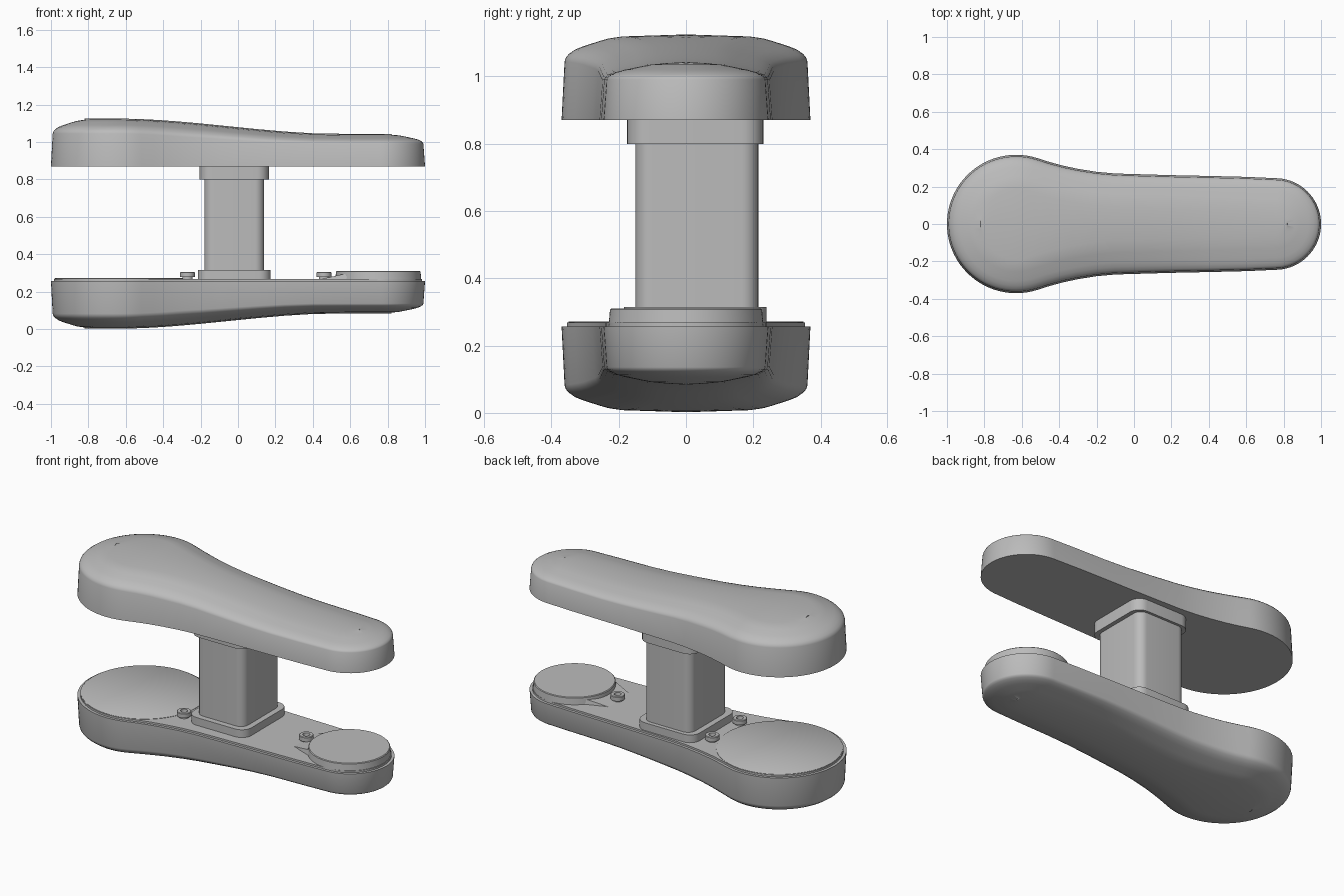
import bpy, bmesh, math
from mathutils import Vector

cube = bpy.data.objects.get("Cube")
if cube:
    bpy.data.objects.remove(cube, do_unlink=True)

grey = bpy.data.materials.new("plain grey")
grey.use_nodes = True
COLOUR = (0.5, 0.5, 0.5, 1)
grey.diffuse_color = COLOUR
grey.node_tree.nodes["Principled BSDF"].inputs["Base Color"].default_value = COLOUR


def finish(bm, name, angle=35):
    bmesh.ops.remove_doubles(bm, verts=bm.verts, dist=0.0003)
    bmesh.ops.recalc_face_normals(bm, faces=bm.faces)
    mesh = bpy.data.meshes.new(name)
    bm.to_mesh(mesh)
    bm.free()
    mesh.materials.append(grey)
    obj = bpy.data.objects.new(name, mesh)
    bpy.context.collection.objects.link(obj)
    bpy.ops.object.select_all(action='DESELECT')
    obj.select_set(True)
    bpy.context.view_layer.objects.active = obj
    bpy.ops.object.shade_smooth_by_angle(angle=math.radians(angle))
    return obj


def arc(cx, r, start, end, n):
    angles = [math.radians(start + (end - start) * i / n) for i in range(n + 1)]
    return [Vector((cx + r * math.cos(a), r * math.sin(a))) for a in angles]


# Half outline of the paddle: broad round end, waist, narrow round end
WAIST = [(-.45, .331), (-.38, .312), (-.3, .295), (-.2, .279), (-.1, .27),
         (.1, .264), (.25, .26), (.4, .257), (.6, .252)]
outline = arc(-.63, .37, 180, 72, 24) + [Vector(p) for p in WAIST] + arc(.755, .245, 89, 0, 20)
normals = []
for i, p in enumerate(outline):
    if i in (0, len(outline) - 1):
        normals.append(Vector((1 if i else -1, 0)))
    else:
        t = outline[i + 1] - outline[i - 1]
        normals.append(Vector((-t.y, t.x)).normalized())


def inset(d):
    return [p - n * d for p, n in zip(outline, normals)]


def crown(x):
    t = min(max((x + .65) / 1.2, 0), 1)
    return 1.043 + .082 * (1 - t * t * (3 - 2 * t))


def loft(name, rows):
    """Skin half rows of points and reflect them to the other side."""
    bm = bmesh.new()
    for side in (1, -1):
        grid = [[bm.verts.new((x, y * side, z)) for x, y, z in row] for row in rows]
        for a, b in zip(grid, grid[1:]):
            for i in range(len(a) - 1):
                bm.faces.new((a[i], a[i + 1], b[i + 1], b[i]))
    return finish(bm, name)


def paddle(name, flip):
    def place(x, y, z):
        return (x, y, 1.127 - z if flip else z)
    rows = [[place(p.x, 0, .87) for p in outline], [place(p.x, p.y, .87) for p in outline]]
    for d, drop in ((.009, .08), (.013, .068), (.022, .058), (.04, .045), (.065, .035),
                    (.09, .027), (.115, .019), (.14, .012), (.18, .006)):
        row = []
        for p in inset(d):
            k = 1 - .35 * min(max((p.x + .3) / .8, 0), 1)
            row.append(place(p.x, p.y, crown(p.x) - drop * k))
        rows.append(row)
    rows.append([place(p.x, 0, crown(p.x)) for p in inset(.18)])
    return loft(name, rows)


def plate(name, d, z0, z1):
    pts = inset(d)
    return loft(name, [[(p.x, p.y * k, z) for p in pts]
                       for k, z in ((0, z0), (1, z0), (1, z1), (0, z1))])


def rounded_block(name, x0, x1, y0, y1, z0, z1, r):
    bm = bmesh.new()
    pts = []
    for cx, cy, a0 in ((x1 - r, y1 - r, 0), (x0 + r, y1 - r, 90),
                       (x0 + r, y0 + r, 180), (x1 - r, y0 + r, 270)):
        for i in range(9):
            a = math.radians(a0 + i * 11.25)
            pts.append((cx + r * math.cos(a), cy + r * math.sin(a), z0))
    face = bm.faces.new([bm.verts.new(p) for p in pts])
    top = bmesh.ops.extrude_face_region(bm, geom=[face])
    bmesh.ops.translate(bm, vec=(0, 0, z1 - z0),
                        verts=[v for v in top["geom"] if isinstance(v, bmesh.types.BMVert)])
    return finish(bm, name)


def lathe(name, x, y, profile, n=64):
    """Stack rings of (radius, z), closed at both ends."""
    bm = bmesh.new()
    rings = [[bm.verts.new((x + r * math.cos(i * math.tau / n),
                            y + r * math.sin(i * math.tau / n), z)) for i in range(n)]
             for r, z in profile]
    for a, b in zip(rings, rings[1:]):
        for i in range(n):
            j = (i + 1) % n
            bm.faces.new((a[i], a[j], b[j], b[i]))
    bm.faces.new(rings[0])
    bm.faces.new(rings[-1])
    return finish(bm, name)


# Upper and lower shells
paddle("upper_shell", False)
paddle("lower_shell", True)

# Deck set into the lower shell, with the broad pad
plate("deck", .016, .25, .268)
lathe("broad_pad", -.63, 0, [(.35, .25), (.35, .27), (.347, .272)], 96)

# Raised round pad at the narrow end with its sloped lead-in
lathe("raised_pad", .75, 0, [(.23, .26), (.226, .307), (.222, .311)], 96)
bm = bmesh.new()
ramp = [[bm.verts.new((x, y, z)) for y in (-w, w)]
        for x, w, z in ((.44, .1, .266), (.57, .14, .295), (.7, .2, .295), (.7, .2, .26), (.44, .1, .26))]
for a, b in zip(ramp, ramp[1:] + ramp[:1]):
    bm.faces.new((a[0], a[1], b[1], b[0]))
for s in (0, 1):
    bm.faces.new([pair[s] for pair in ramp])
finish(bm, "pad_ramp")

# Column and its two collars
rounded_block("column", -.18, .14, -.15, .215, .26, .88, .05)
rounded_block("lower_collar", -.215, .175, -.185, .24, .26, .315, .065)
rounded_block("upper_collar", -.205, .165, -.175, .23, .8, .88, .065)

# Socket-head bolts
for label, x, y in (("front", -.27, -.133), ("back", -.27, .133), ("middle", .46, 0)):
    lathe(label + "_bolt", x, y, [(.028, .26), (.028, .278), (.04, .278), (.04, .302), (.037, .305),
                                  (.02, .305), (.018, .288)], 24)
